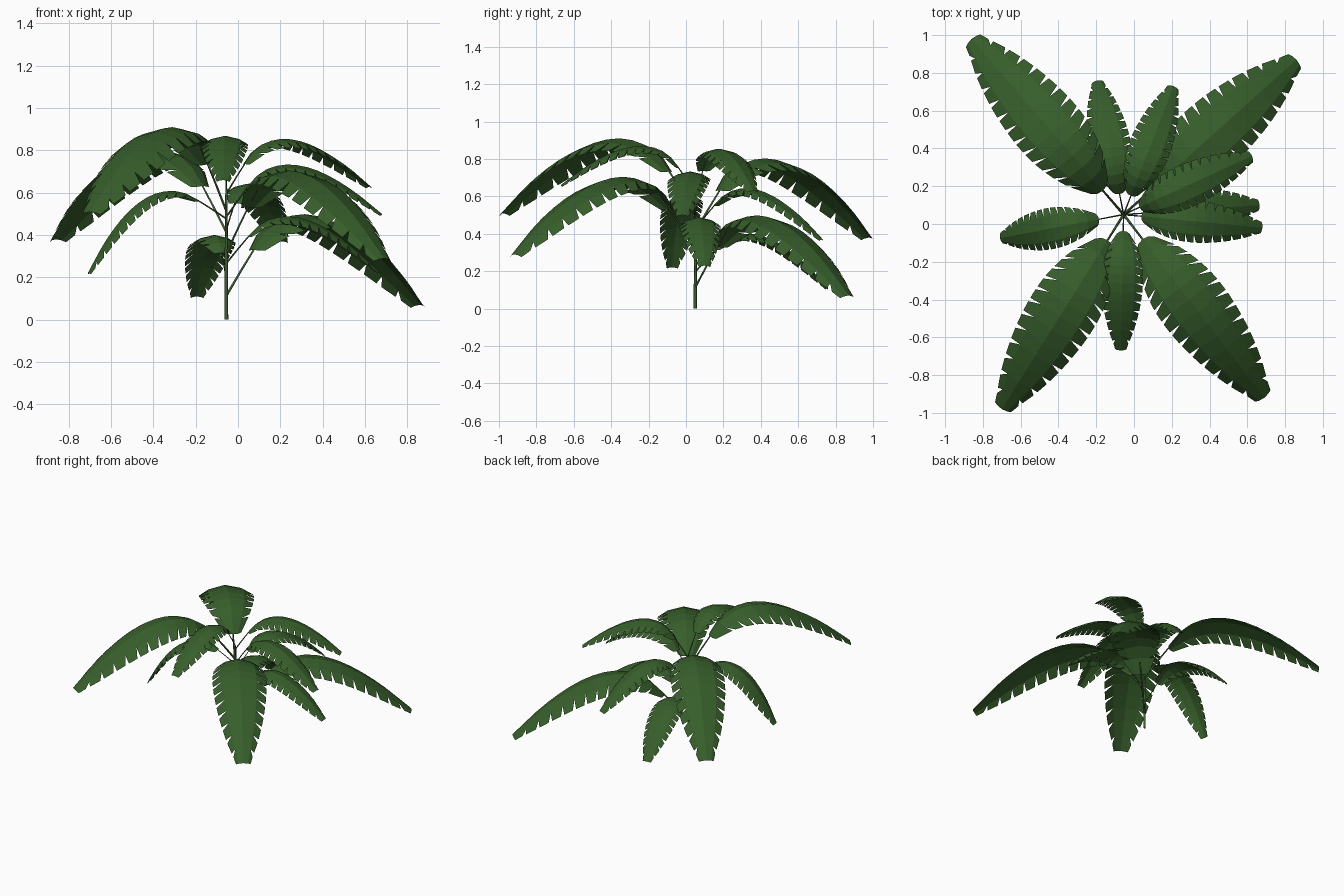
import bpy, bmesh, math
from mathutils import Vector

if "Cube" in bpy.data.objects:
    bpy.data.objects.remove(bpy.data.objects["Cube"])

def material(name, rgb):
    m = bpy.data.materials.new(name)
    m.diffuse_color = (*rgb, 1)
    m.use_nodes = True
    m.node_tree.nodes["Principled BSDF"].inputs["Base Color"].default_value = m.diffuse_color
    return m

GREEN = material("leaf_green", (0.038, 0.112, 0.024))
STALK = material("stalk_green", (0.05, 0.11, 0.035))
AXIS = Vector((-0.055, 0.05, 0))

# arching midrib of a large frond: (reach, height) from its foot on the stem
RIB = [(0, 0), (0.17, 0.215), (0.27, 0.315), (0.38, 0.363), (0.50, 0.376),
       (0.64, 0.35), (0.80, 0.28), (1.0, 0.145), (1.21, -0.04)]
# half width of the blade: (fraction along blade, half width)
WIDTH = [(0, 0.05), (0.05, 0.095), (0.15, 0.14), (0.3, 0.175), (0.45, 0.185),
         (0.6, 0.175), (0.75, 0.147), (0.88, 0.105), (1.0, 0.05), (1.1, 0.04)]
START = 0.165
TEETH = 13

def sample(table, x):
    """Smooth interpolation through a table of (x, y) points."""
    n = len(table)
    i = max(0, min(n - 2, sum(1 for p in table if p[0] <= x) - 1))
    slope = lambda a, b: (table[b][1] - table[a][1]) / (table[b][0] - table[a][0])
    (x0, y0), (x1, y1) = table[i], table[i + 1]
    m0, m1 = slope(max(i - 1, 0), i + 1), slope(i, min(i + 2, n - 1))
    h = x1 - x0
    t = min(1, (x - x0) / h)
    return ((2*t**3 - 3*t**2 + 1) * y0 + (t**3 - 2*t**2 + t) * h * m0
            + (3*t**2 - 2*t**3) * y1 + (t**3 - t**2) * h * m1)

def stalk(name, points, radii):
    cu = bpy.data.curves.new(name, 'CURVE')
    cu.dimensions = '3D'
    cu.bevel_depth = 1
    cu.bevel_resolution = 0
    cu.use_fill_caps = True
    s = cu.splines.new('POLY')
    s.points.add(len(points) - 1)
    for p, co, r in zip(s.points, points, radii):
        p.co = (*co, 1)
        p.radius = r
    cu.materials.append(STALK)
    bpy.context.collection.objects.link(bpy.data.objects.new(name, cu))

def frond(name, foot_z, tip):
    # scale and tilt the shared midrib so that it runs from the foot to the tip
    foot = AXIS + Vector((0, 0, foot_z))
    d = Vector(tip) - foot
    reach = math.hypot(d.x, d.y)
    out = Vector((d.x, d.y, 0)) / reach
    side = Vector((-out.y, out.x, 0))
    rx, rz = RIB[-1]
    scale = math.hypot(reach, d.z) / math.hypot(rx, rz)
    tilt = math.atan2(d.z, reach) - math.atan2(rz, rx)
    c, s = math.cos(tilt), math.sin(tilt)

    def place(x, lateral=0.0, drop=0.0):
        e = 0.01
        z = sample(RIB, x)
        g = (sample(RIB, min(x + e, rx)) - sample(RIB, min(x + e, rx) - 2*e)) / (2*e)
        n = math.hypot(1, g)
        px, pz = x + drop * g / n, z - drop / n
        return foot + scale * (out * (px*c - pz*s) + side * lateral
                               + Vector((0, 0, px*s + pz*c)))

    def edge(t, sgn, f):
        w = sample(WIDTH, t) * f
        return place(START + t * (rx - START), sgn * w, w * (0.14 + 0.24 * f * f))

    # blade: two folded halves with slanted teeth along the margins
    bm = bmesh.new()
    dt = 1 / TEETH
    rib = [bm.verts.new(edge(i * dt, 1, 0)) for i in range(TEETH + 1)]
    for sgn in (1, -1):
        inner = [bm.verts.new(edge(i * dt, sgn, 0.62)) for i in range(TEETH + 1)]
        for i in range(TEETH):
            t = i * dt
            a = bm.verts.new(edge(t + (0.48 if i else 0.1) * dt, sgn, 1))
            b = bm.verts.new(edge(min(t + 1.2 * dt, 1.0), sgn, 1))
            for f in ([rib[i], rib[i+1], inner[i+1], inner[i]],
                      [inner[i], inner[i+1], b, a]):
                bm.faces.new(f if sgn < 0 else f[::-1])
    bm.normal_update()
    me = bpy.data.meshes.new(name)
    bm.to_mesh(me)
    bm.free()
    me.materials.append(GREEN)
    bpy.context.collection.objects.link(bpy.data.objects.new(name, me))

    # leaf stalk joining the blade to the stem
    xs = [0, 0.09, 0.17, 0.24]
    stalk(name + "_stalk", [place(x, 0, 0.004) for x in xs],
          [r * scale for r in (0.007, 0.006, 0.005, 0.002)])

# main stem
stalk("stem", [AXIS + Vector((0, 0, z)) for z in (0, 0.3, 0.62)], [0.009, 0.008, 0.005])

# four large fronds
for i, (z, tip) in enumerate([(0.12, (0.86, 0.87, 0.07)), (0.32, (0.69, -0.92, 0.29)),
                              (0.42, (-0.86, 0.98, 0.38)), (0.52, (-0.70, -0.98, 0.51))]):
    frond(f"large_frond_{i + 1}", z, tip)

# seven small fronds
for i, (z, tip) in enumerate([(0.20, (-0.195, 0.76, 0.11)), (0.27, (0.665, 0.10, 0.23)),
                              (0.43, (0.21, 0.73, 0.37)), (0.49, (0.68, -0.02, 0.50)),
                              (0.48, (-0.71, -0.075, 0.22)), (0.60, (0.625, 0.36, 0.63)),
                              (0.62, (-0.07, -0.67, 0.66))]):
    frond(f"small_frond_{i + 1}", z, tip)
